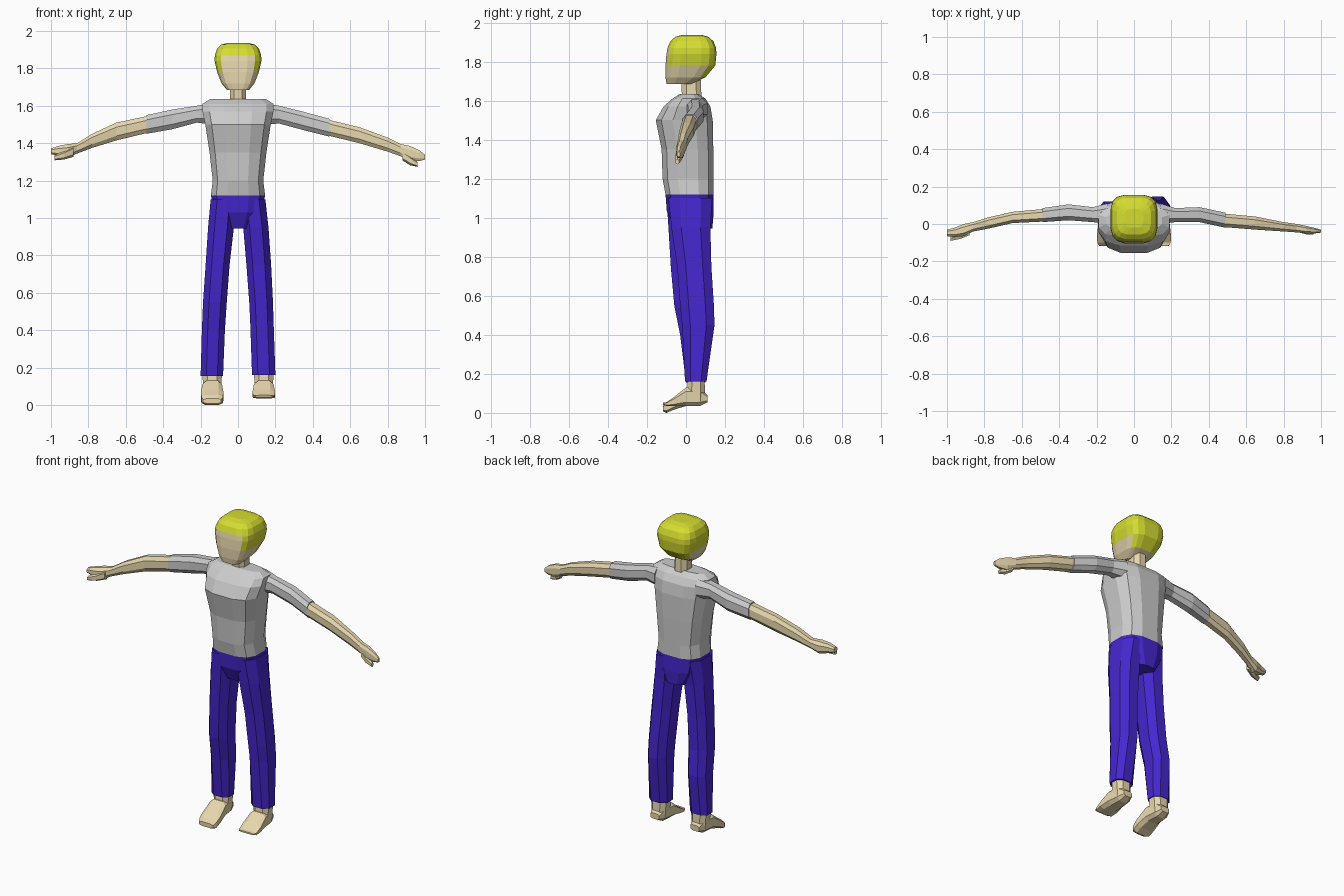
import bpy, bmesh
from math import cos, sin, pi, copysign


def material(name, rgb):
    m = bpy.data.materials.new(name)
    m.diffuse_color = (*rgb, 1)
    return m


skin = material("skin_tan", (0.80, 0.68, 0.42))
blue = material("trouser_blue", (0.06, 0.02, 0.62))
yellow = material("hair_yellow", (0.66, 0.72, 0.03))

AXES = {"x": lambda t, a, b: (t, a, b),
        "y": lambda t, a, b: (a, t, b),
        "z": lambda t, a, b: (a, b, t)}


def loft(name, axis, rings, mat=None, n=8, power=0.8, keep=None):
    """Skin rounded-box rings (position, a_min, a_max, b_min, b_max) along an axis."""
    bm = bmesh.new()
    top = cos(pi / n) ** power
    loops = []
    for t, a0, a1, b0, b1 in rings:
        loop = []
        for i in range(n):
            w = 2 * pi * (i + 0.5) / n
            ca = copysign(abs(cos(w)) ** power, cos(w)) / top
            sb = copysign(abs(sin(w)) ** power, sin(w)) / top
            p = AXES[axis](t, (a0 + a1) / 2 + ca * (a1 - a0) / 2,
                           (b0 + b1) / 2 + sb * (b1 - b0) / 2)
            loop.append(bm.verts.new(p))
        loops.append(loop)
    for lo, hi in zip(loops, loops[1:]):
        for i in range(n):
            j = (i + 1) % n
            bm.faces.new((lo[i], lo[j], hi[j], hi[i]))
    bm.faces.new(loops[0])
    bm.faces.new(loops[-1])
    bmesh.ops.recalc_face_normals(bm, faces=bm.faces)
    if keep:
        drop = [f for f in bm.faces if not keep(f.calc_center_median())]
        bmesh.ops.delete(bm, geom=drop, context="FACES")
    me = bpy.data.meshes.new(name)
    bm.to_mesh(me)
    bm.free()
    ob = bpy.data.objects.new(name, me)
    bpy.context.collection.objects.link(ob)
    if mat:
        me.materials.append(mat)
    return ob


# Head, divided into face and hair along the hairline
def is_hair(c):
    return c.z > 1.87 or (c.z > 1.78 and c.y > -0.085) or (c.z > 1.72 and c.y > 0.10)


head = [(1.685, -.06, .06, -.10, .03), (1.72, -.088, .088, -.105, .10),
        (1.78, -.112, .112, -.105, .15), (1.84, -.125, .125, -.10, .156),
        (1.87, -.124, .124, -.095, .154), (1.905, -.112, .112, -.08, .14),
        (1.927, -.09, .09, -.055, .115), (1.937, -.05, .05, -.02, .08)]
loft("face", "z", head, skin, 16, 0.55, lambda c: not is_hair(c))
loft("hair", "z", head, yellow, 16, 0.55, is_hair)
loft("neck", "z", [(1.60, -.045, .045, -.02, .08), (1.72, -.04, .04, -.025, .075)], skin)

# Shirt body
loft("shirt", "z", [
    (1.12, -.145, .145, -.105, .14), (1.20, -.135, .135, -.12, .14),
    (1.35, -.152, .152, -.125, .14), (1.50, -.175, .175, -.155, .137),
    (1.57, -.19, .19, -.115, .125), (1.61, -.19, .19, -.07, .10),
    (1.635, -.15, .15, -.03, .065)], None, 12, 0.7)

# Arms: the two sides hang slightly differently; the side sign mirrors x
ARMS = {
    "left": (-1,
             [(.14, .00, .11, 1.50, 1.615), (.22, .01, .09, 1.51, 1.60),
              (.35, .02, .105, 1.475, 1.58), (.49, .01, .085, 1.45, 1.55)],
             [(.485, .013, .08, 1.455, 1.545), (.65, .005, .065, 1.415, 1.51),
              (.78, -.025, .035, 1.375, 1.45), (.86, -.04, .01, 1.345, 1.40),
              (.91, -.065, .00, 1.32, 1.395), (.96, -.07, -.02, 1.33, 1.385),
              (1.0, -.065, -.03, 1.342, 1.372)],
             [(.88, -.06, -.02, 1.33, 1.38), (.93, -.08, -.045, 1.315, 1.355),
              (.98, -.09, -.065, 1.31, 1.335)]),
    "right": (1,
              [(.14, .00, .11, 1.50, 1.615), (.22, .01, .085, 1.505, 1.60),
               (.35, .01, .09, 1.47, 1.568), (.49, -.02, .06, 1.435, 1.53)],
              [(.485, -.017, .055, 1.44, 1.525), (.65, -.03, .04, 1.40, 1.485),
               (.80, -.04, .01, 1.355, 1.43), (.87, -.045, .00, 1.33, 1.395),
               (.92, -.05, -.01, 1.305, 1.385), (.97, -.05, -.022, 1.305, 1.362),
               (1.0, -.046, -.03, 1.312, 1.338)],
              [(.88, -.045, -.01, 1.31, 1.36), (.92, -.055, -.025, 1.285, 1.33),
               (.96, -.055, -.035, 1.275, 1.298)]),
}


def side(rings, s):
    return [(s * r[0], *r[1:]) for r in rings]


for label, (s, sleeve, arm, thumb) in ARMS.items():
    loft(label + "_sleeve", "x", side(sleeve, s))
    loft(label + "_forearm_and_hand", "x", side(arm, s), skin)
    loft(label + "_thumb", "x", side(thumb, s), skin, 6)

# Trouser seat
loft("trouser_seat", "z", [
    (0.945, -.07, .07, -.06, .135), (1.03, -.125, .125, -.098, .142),
    (1.12, -.145, .145, -.105, .14)], blue, 12, 0.7)

# Trouser legs: inner x, outer x, front y, back y at each height
LEGS = {
    "left": (-1, 0.0, [(1.10, .01, .146, -.10, .12), (.95, .022, .16, -.09, .10),
                       (.75, .045, .173, -.078, .095), (.55, .06, .187, -.06, .10),
                       (.40, .07, .193, -.03, .12), (.155, .08, .20, .00, .10)]),
    "right": (1, 0.035, [(1.10, .01, .146, -.09, .135), (.95, .028, .163, -.075, .125),
                         (.75, .045, .177, -.045, .13), (.55, .06, .187, -.03, .143),
                         (.45, .065, .19, -.02, .146), (.16, .075, .20, -.005, .105)]),
}
for label, (s, lift, rings) in LEGS.items():
    loft(label + "_trouser_leg", "z",
         [(z, min(s * a, s * b), max(s * a, s * b), f, k) for z, a, b, f, k in rings], blue)
    c = s * 0.138

    # Ankle and foot; the left foot points down a little more
    loft(label + "_ankle", "z", [(.06, c - .045, c + .045, .0, .10),
                                 (.17, c - .053, c + .053, .01, .095)], skin)
    heel = 0.035
    foot = [(.11, .03, heel + .02, .09), (.07, .045, heel, .13),
            (.0, .053, heel, .13), (-.06, .06, lift / 2 + .017, .082),
            (-.10, .058, lift, .055), (-.118, .048, lift + .008, .035 + lift / 2)]
    loft(label + "_foot", "y", [(y, c - w, c + w, z0, z1) for y, w, z0, z1 in foot],
         skin, 8, 0.6)
